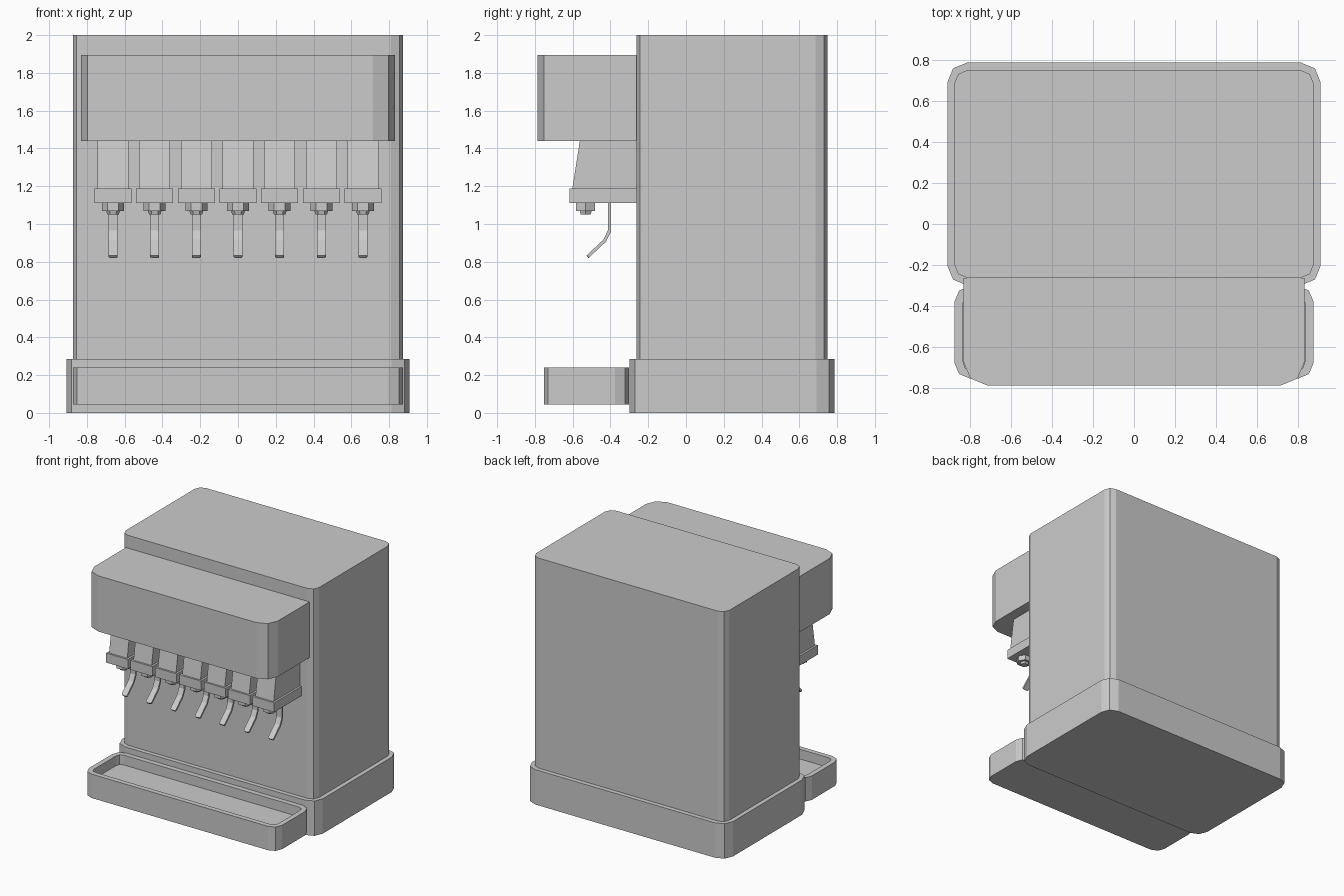
import bpy, bmesh
from math import cos, sin, pi
from mathutils import Vector

cube = bpy.data.objects.get("Cube")
if cube:
    bpy.data.objects.remove(cube, do_unlink=True)

grey = bpy.data.materials.new("plain grey")
grey.use_nodes = True
grey.diffuse_color = (0.6, 0.6, 0.6, 1)
grey.node_tree.nodes["Principled BSDF"].inputs["Base Color"].default_value = (0.6, 0.6, 0.6, 1)


def finish(name, bm):
    bmesh.ops.recalc_face_normals(bm, faces=bm.faces)
    mesh = bpy.data.meshes.new(name)
    bm.to_mesh(mesh)
    bm.free()
    mesh.materials.append(grey)
    obj = bpy.data.objects.new(name, mesh)
    bpy.context.collection.objects.link(obj)
    return obj


def box(x, y0, y1, z0, z1, radius=0, front_only=False):
    """Box of half width x, with its upright edges rounded in two steps."""
    bm = bmesh.new()
    bmesh.ops.create_cube(bm, size=1)
    for v in bm.verts:
        v.co = (x * (1 if v.co.x > 0 else -1),
                y1 if v.co.y > 0 else y0,
                z1 if v.co.z > 0 else z0)
    if radius:
        upright = [e for e in bm.edges
                   if abs(e.verts[0].co.z - e.verts[1].co.z) > 0.01
                   and not (front_only and e.verts[0].co.y > y1 - 0.01)]
        bmesh.ops.bevel(bm, geom=upright, offset=radius, segments=2,
                        profile=0.5, affect='EDGES')
    return bm


def side_profile(points, half_width, centre):
    """Extrude a (y, z) outline across x."""
    bm = bmesh.new()
    face = bm.faces.new([bm.verts.new((centre - half_width, y, z)) for y, z in points])
    new = bmesh.ops.extrude_face_region(bm, geom=[face])["geom"]
    bmesh.ops.translate(bm, vec=(2 * half_width, 0, 0),
                        verts=[g for g in new if isinstance(g, bmesh.types.BMVert)])
    return bm


def hex_nut(name, x, y, z0, z1, r0, r1):
    """Six sided nozzle part with corners pointing sideways."""
    bm = bmesh.new()
    rings = [[bm.verts.new((x + r * cos(i * pi / 3), y + r * sin(i * pi / 3), z))
              for i in range(6)] for r, z in ((r0, z0), (r1, z1))]
    for ring in rings:
        bm.faces.new(ring)
    for i in range(6):
        j = (i + 1) % 6
        bm.faces.new((rings[0][i], rings[0][j], rings[1][j], rings[1][i]))
    finish(name, bm)


# Cabinet, plinth and overhanging hood
finish("plinth", box(0.908, -0.298, 0.785, 0, 0.285, 0.095))
finish("cabinet", box(0.873, -0.262, 0.748, 0.285, 2.0, 0.062))
finish("hood", box(0.83, -0.785, -0.262, 1.44, 1.895, 0.115, front_only=True))

# Drip tray with a sunken floor
bm = box(0.873, -0.752, -0.302, 0.045, 0.24, 0.075)
bm.normal_update()
top = max(bm.faces, key=lambda f: f.calc_center_median().z)
bmesh.ops.inset_region(bm, faces=[top], thickness=0.042)
pit = bmesh.ops.extrude_face_region(bm, geom=[top])["geom"]
bmesh.ops.translate(bm, vec=(0, 0, -0.08),
                    verts=[g for g in pit if isinstance(g, bmesh.types.BMVert)])
if top.is_valid:
    bmesh.ops.delete(bm, geom=[top], context='FACES_ONLY')
finish("drip_tray", bm)

# Seven dispensing valves
lever_path = [Vector(p) for p in
              ((-0.405, 1.11), (-0.405, 0.965), (-0.43, 0.912), (-0.522, 0.826))]


def lever_outline(path, thickness):
    """Give the bent path an even thickness."""
    front, back = [], []
    for i, p in enumerate(path):
        before = (p - path[i - 1]).normalized() if i else Vector((0, -1))
        after = (path[i + 1] - p).normalized() if i + 1 < len(path) else before
        along = (before + after).normalized()
        side = Vector((along.y, -along.x)) * thickness / 2 / along.dot(after)
        front.append(p + side)
        back.append(p - side)
    return front + back[::-1]


for n in range(7):
    x = (n - 3) * 0.2205
    tag = str(n + 1)
    # Tapered valve body hanging from the hood
    finish("valve_body_" + tag, side_profile(
        ((-0.262, 1.187), (-0.602, 1.187), (-0.562, 1.44), (-0.262, 1.44)), 0.082, x))
    # Valve base plate
    plate = box(0.098, -0.617, -0.262, 1.11, 1.187)
    bmesh.ops.translate(plate, vec=(x, 0, 0), verts=plate.verts)
    finish("valve_plate_" + tag, plate)
    # Nozzle collar and tip
    hex_nut("nozzle_collar_" + tag, x, -0.531, 1.068, 1.11, 0.058, 0.058)
    hex_nut("nozzle_tip_" + tag, x, -0.531, 1.05, 1.068, 0.03, 0.036)
    # Bent lever with a softened tip
    bm = side_profile(lever_outline(lever_path, 0.017), 0.024, x)
    low = sorted(bm.verts, key=lambda v: v.co.z)[:4]
    tips = [e for e in bm.edges if all(v in low for v in e.verts)
            and abs(e.verts[0].co.x - e.verts[1].co.x) < 0.001]
    bmesh.ops.bevel(bm, geom=tips, offset=0.01, segments=2, profile=0.5, affect='EDGES')
    finish("lever_" + tag, bm)
